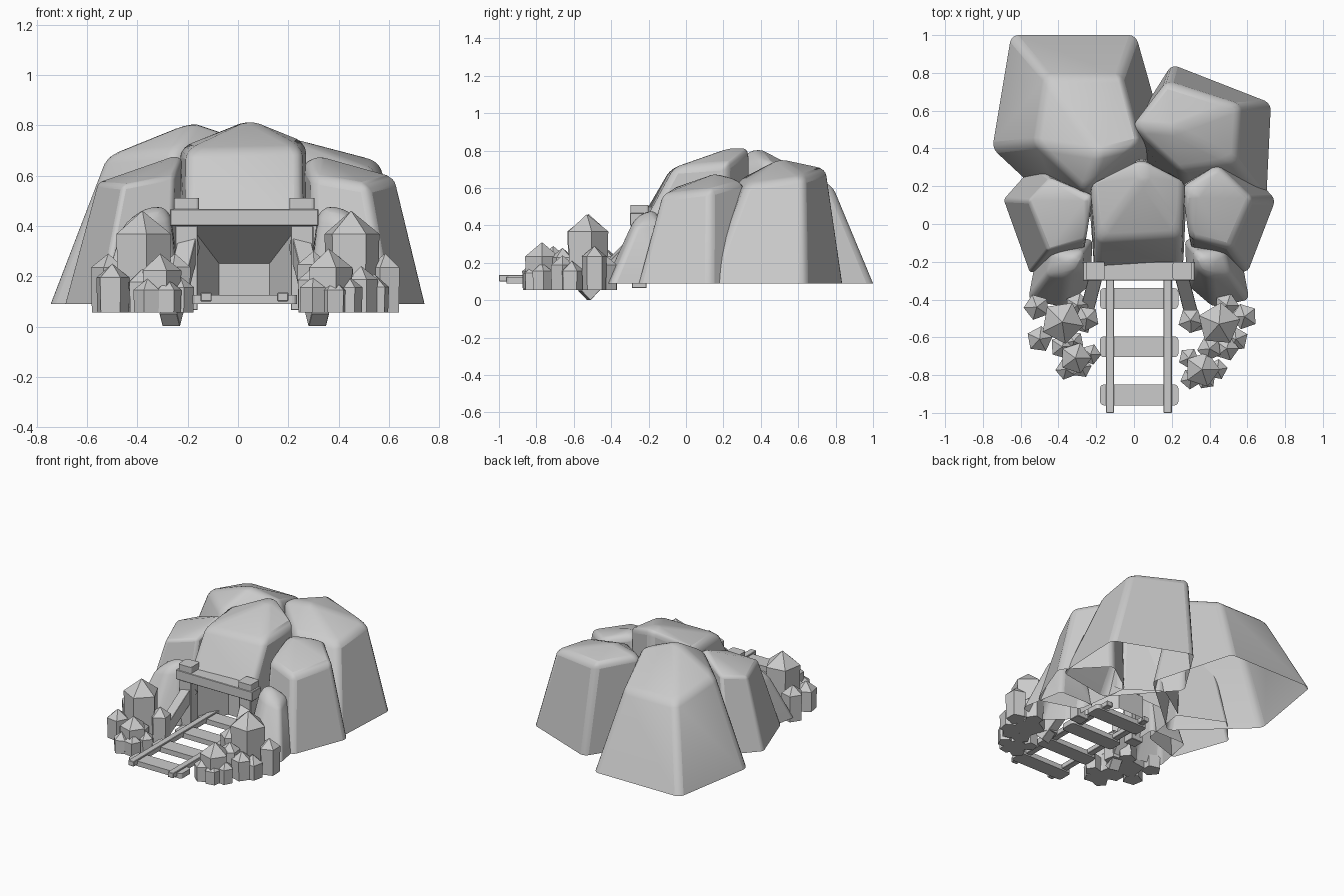
import bpy
import bmesh
import math
import random
from mathutils import Vector

random.seed(4)
GROUND = 0.09
MID = 0.025  # mirror line of the entrance

cube = bpy.data.objects.get("Cube")
if cube:
    bpy.data.objects.remove(cube, do_unlink=True)

grey = bpy.data.materials.new("stone grey")
grey.use_nodes = True
grey.diffuse_color = (0.6, 0.6, 0.6, 1)
grey.node_tree.nodes["Principled BSDF"].inputs["Base Color"].default_value = (0.6, 0.6, 0.6, 1)


def finish(name, bm, bevel=0.0, segments=1, smooth=False):
    bmesh.ops.recalc_face_normals(bm, faces=bm.faces)
    mesh = bpy.data.meshes.new(name)
    bm.to_mesh(mesh)
    bm.free()
    mesh.materials.append(grey)
    obj = bpy.data.objects.new(name, mesh)
    bpy.context.collection.objects.link(obj)
    if bevel:
        mod = obj.modifiers.new("soft edges", "BEVEL")
        mod.width = bevel
        mod.segments = segments
        mod.limit_method = "ANGLE"
        mod.angle_limit = math.radians(20)
    if smooth:
        bpy.ops.object.select_all(action="DESELECT")
        obj.select_set(True)
        bpy.context.view_layer.objects.active = obj
        bpy.ops.object.shade_smooth_by_angle(angle=math.radians(50))
    return obj


def boulder(name, base, centre, taper, heights, apex, floor=None, mirror=False):
    """Hollow rock: footprint, shoulder ring drawn in towards a centre, then a peak."""
    bm = bmesh.new()
    flip = (lambda x: 2 * MID - x) if mirror else (lambda x: x)
    floor = floor or [GROUND] * len(base)
    low, high = [], []
    for (x, y), f, h in zip(base, floor, heights):
        low.append(bm.verts.new((flip(x), y, f)))
        rx = centre[0] + (x - centre[0]) * taper[0]
        ry = centre[1] + (y - centre[1]) * taper[1]
        high.append(bm.verts.new((flip(rx), ry, h)))
    peak = bm.verts.new((flip(apex[0]), apex[1], apex[2]))
    n = len(base)
    for i in range(n):
        j = (i + 1) % n
        bm.faces.new((low[i], low[j], high[j], high[i]))
        bm.faces.new((high[i], high[j], peak))
    # an open shell needs its normals pointed away from the core
    obj = finish(name, bm, 0.035, 3, True)
    core = Vector((flip(centre[0]), centre[1], 0.3))
    if sum((p.center - core).dot(p.normal) for p in obj.data.polygons) < 0:
        obj.data.flip_normals()


def box(name, lo, hi, bevel=0.0, corner=0.0):
    bm = bmesh.new()
    bmesh.ops.create_cube(bm, size=1)
    for v in bm.verts:
        v.co = [a + (b - a) * (c + 0.5) for a, b, c in zip(lo, hi, v.co)]
    if corner:  # round the upright edges only
        upright = [e for e in bm.edges
                   if (e.verts[0].co - e.verts[1].co).xy.length < 1e-5]
        bmesh.ops.bevel(bm, geom=upright, offset=corner, segments=3,
                        profile=0.5, affect="EDGES")
    return finish(name, bm, bevel, 1)


def crystal(name, x, y, radius, top):
    """Five-sided prism with a pyramid tip."""
    bm = bmesh.new()
    turn = random.uniform(0, math.tau)
    rings = []
    for r, z in ((radius * 0.94, 0.055), (radius, top - radius * 0.8)):
        rings.append([bm.verts.new((x + r * math.cos(turn + k * math.tau / 5),
                                    y + r * math.sin(turn + k * math.tau / 5), z))
                      for k in range(5)])
    tip = bm.verts.new((x, y, top))
    bm.faces.new(rings[0])
    for i in range(5):
        j = (i + 1) % 5
        bm.faces.new((rings[0][i], rings[0][j], rings[1][j], rings[1][i]))
        bm.faces.new((rings[1][i], rings[1][j], tip))
    finish(name, bm)


# Mound of boulders
boulder("back_boulder_large",
        [(-0.65, 1.0), (0.01, 1.0), (0.18, 0.4), (-0.3, -0.02), (-0.75, 0.4)],
        (-0.19, 0.46), (0.6, 0.6), [0.61, 0.61, 0.75, 0.7, 0.68], (-0.18, 0.37, 0.82))
boulder("back_boulder_small",
        [(0.2, 0.845), (0.725, 0.64), (0.7, 0.12), (0.3, 0.05), (-0.05, 0.45)],
        (0.1, 0.62), (0.74, 0.6), [0.7, 0.66, 0.62, 0.64, 0.72], (0.2, 0.5, 0.755))
boulder("side_boulder_right",
        [(-0.69, 0.13), (-0.55, -0.26), (-0.27, -0.17), (-0.22, 0.17), (-0.53, 0.31)],
        (-0.21, 0.11), (0.73, 0.68), [0.57, 0.56, 0.6, 0.67, 0.59], (-0.25, 0.13, 0.68))
boulder("side_boulder_left",
        [(0.75, 0.13), (0.6, -0.26), (0.31, -0.17), (0.26, 0.22), (0.5, 0.39)],
        (0.23, 0.14), (0.77, 0.68), [0.59, 0.56, 0.6, 0.66, 0.64], (0.32, 0.15, 0.68))
# The entrance boulder is raised at the front to leave the mouth open
boulder("entrance_boulder",
        [(-0.21, -0.25), (-0.24, 0.17), (0.04, 0.36), (0.28, 0.19), (0.26, -0.22)],
        (0.03, 0.3), (0.97, 0.7), [0.7, 0.71, 0.82, 0.73, 0.71], (0.05, 0.25, 0.82),
        [0.42, GROUND, GROUND, GROUND, 0.42])
for label, mirrored in (("left", False), ("right", True)):
    boulder("front_boulder_" + label,
            [(0.61, -0.4), (0.42, -0.44), (0.28, -0.32), (0.27, -0.08), (0.55, -0.08)],
            (0.38, -0.18), (0.58, 0.4), [0.4, 0.43, 0.44, 0.46, 0.43],
            (0.38, -0.2, 0.495), None, mirrored)

# Recess behind the mouth: side walls and ceiling narrow to a small back wall
bm = bmesh.new()
rims = []
for y, half, top in ((-0.24, 0.23, 0.42), (0.0, 0.1, 0.25)):
    rims.append([bm.verts.new((MID + half * s, y, z)) for s, z in
                 ((-1, GROUND), (-1, top), (1, top), (1, GROUND))])
for i in range(3):
    bm.faces.new((rims[0][i], rims[0][i + 1], rims[1][i + 1], rims[1][i]))
bm.faces.new(rims[1])
finish("mouth_recess", bm)

# Timber entrance frame
box("lintel_beam", (-0.27, -0.3, 0.4), (0.32, -0.2, 0.467), 0.003)
for label, side in (("left", 1), ("right", -1)):
    px = MID + side * 0.23
    box("post_" + label, (px - 0.045, -0.29, 0.065), (px + 0.045, -0.21, 0.4), 0.003)
    box("beam_cap_" + label, (px - 0.05, -0.297, 0.43), (px + 0.05, -0.2, 0.51), 0, 0.012)
    # Leaning brace from the post down to the ground
    start = Vector((MID + side * 0.22, -0.25, 0.33))
    end = Vector((MID + side * 0.294, -0.535, 0.035))
    brace = box("brace_" + label, (-0.036, -0.036, -0.222), (0.036, 0.036, 0.222), 0.002)
    brace.location = (start + end) / 2
    brace.rotation_euler = (end - start).to_track_quat("Z", "Y").to_euler()

# Track
for i in range(4):
    y = -0.905 + i * 0.255
    box("sleeper_%d" % (i + 1), (-0.18, y - 0.055, GROUND), (0.235, y + 0.055, 0.125), 0, 0.02)
for label, x in (("left", 0.178), ("right", -0.127)):
    box("rail_" + label, (x - 0.022, -1, 0.1), (x + 0.022, -0.03, 0.135), 0.003)

# Crystal clusters: x, y, radius, tip height
left_cluster = [
    (0.45, -0.53, 0.115, 0.46), (0.585, -0.49, 0.07, 0.29), (0.49, -0.43, 0.066, 0.24),
    (0.3, -0.51, 0.068, 0.3), (0.54, -0.61, 0.066, 0.21), (0.49, -0.66, 0.066, 0.24),
    (0.4, -0.66, 0.066, 0.28), (0.36, -0.77, 0.095, 0.31), (0.29, -0.71, 0.056, 0.23),
    (0.44, -0.77, 0.056, 0.2), (0.3, -0.82, 0.056, 0.2), (0.38, -0.82, 0.056, 0.19)]
right_cluster = [
    (-0.38, -0.52, 0.115, 0.46), (-0.515, -0.44, 0.07, 0.29), (-0.3, -0.43, 0.066, 0.24),
    (-0.25, -0.5, 0.068, 0.29), (-0.5, -0.61, 0.07, 0.25), (-0.38, -0.65, 0.066, 0.23),
    (-0.31, -0.71, 0.085, 0.29), (-0.23, -0.69, 0.056, 0.2), (-0.36, -0.77, 0.056, 0.19),
    (-0.28, -0.76, 0.056, 0.19), (-0.32, -0.62, 0.056, 0.22)]
for label, cluster in (("left", left_cluster), ("right", right_cluster)):
    for i, spec in enumerate(cluster):
        crystal("crystal_%s_%d" % (label, i + 1), *spec)
